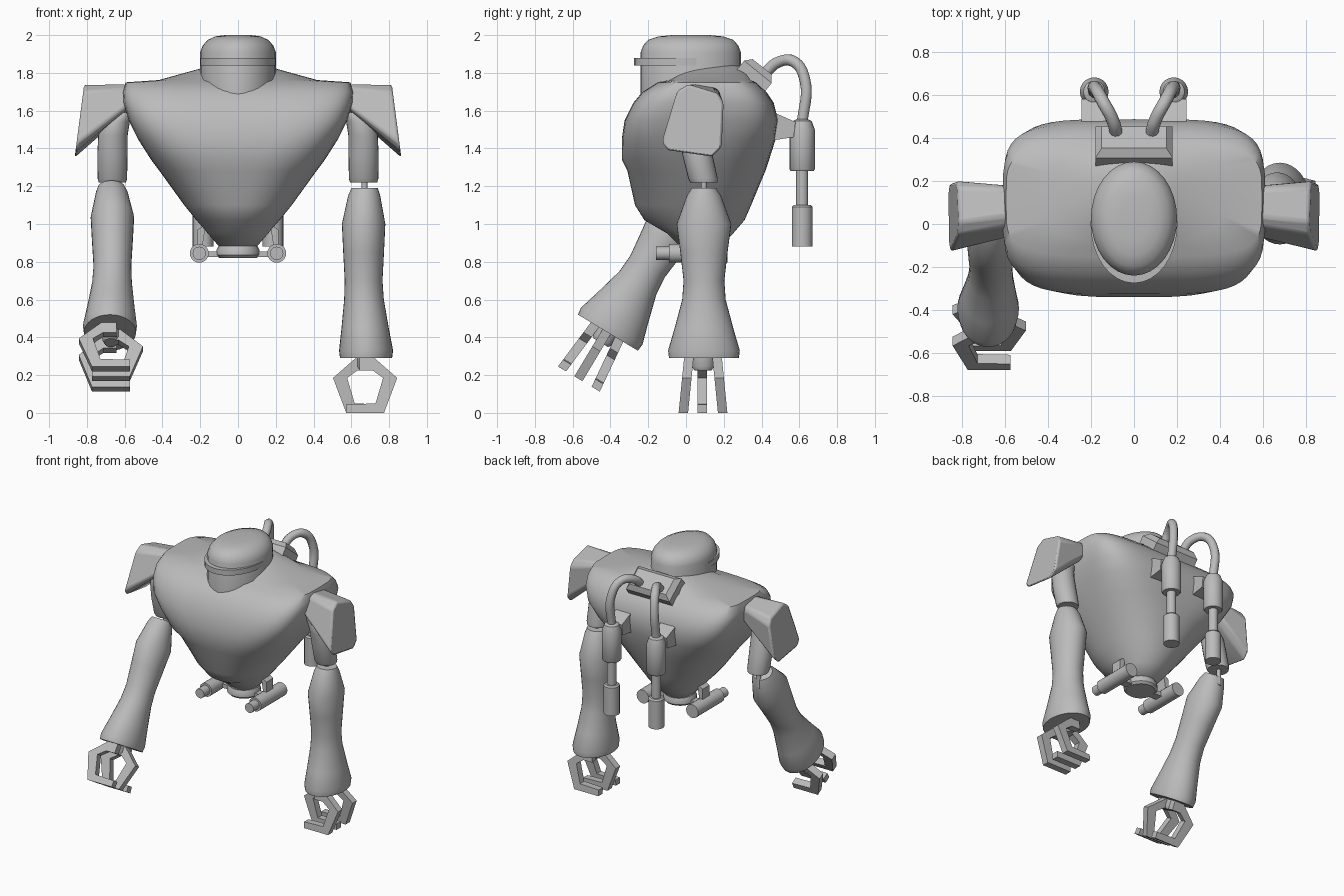
import bpy, bmesh, math
from mathutils import Matrix, Vector

cube = bpy.data.objects.get("Cube")
if cube:
    bpy.data.objects.remove(cube)

grey = bpy.data.materials.new("plain grey")
grey.use_nodes = True
grey.diffuse_color = (0.5, 0.5, 0.5, 1)
grey.node_tree.nodes["Principled BSDF"].inputs["Base Color"].default_value = (0.5, 0.5, 0.5, 1)


def skin(name, rings, matrix=Matrix(), smooth=35, bevel=0):
    """Join a list of equal point rings into a closed, capped surface."""
    bm = bmesh.new()
    loops = [[bm.verts.new(matrix @ Vector(p)) for p in ring] for ring in rings]
    n = len(loops[0])
    for a, b in zip(loops, loops[1:]):
        for i in range(n):
            j = (i + 1) % n
            bm.faces.new((a[i], a[j], b[j], b[i]))
    bm.faces.new(loops[0])
    bm.faces.new(loops[-1])
    bmesh.ops.recalc_face_normals(bm, faces=bm.faces)
    mesh = bpy.data.meshes.new(name)
    bm.to_mesh(mesh)
    bm.free()
    mesh.materials.append(grey)
    obj = bpy.data.objects.new(name, mesh)
    bpy.context.collection.objects.link(obj)
    if bevel:
        mod = obj.modifiers.new("soft edges", "BEVEL")
        mod.width, mod.segments = bevel, 2
    if smooth:
        bpy.ops.object.select_all(action="DESELECT")
        obj.select_set(True)
        bpy.context.view_layer.objects.active = obj
        bpy.ops.object.shade_smooth_by_angle(angle=math.radians(smooth))
    return obj


def oval(x, y, z, rx, ry, power=2, count=32):
    """Horizontal superellipse ring."""
    def part(v):
        return math.copysign(abs(v) ** (2 / power), v) if abs(v) > 1e-6 else 0
    turns = [math.tau * i / count for i in range(count)]
    return [(x + rx * part(math.cos(t)), y + ry * part(math.sin(t)), z) for t in turns]


def tube(name, x, y, stops, matrix=Matrix()):
    """Upright turned part from (height, radius) stops."""
    return skin(name, [oval(x, y, z, r, r, count=20) for z, r in stops], matrix)


def box(name, low, high, matrix=Matrix(), taper=0):
    (x0, y0, z0), (x1, y1, z1) = low, high
    t = taper
    return skin(name, [
        [(x0, y0, z0), (x1, y0, z0), (x1, y1, z0), (x0, y1, z0)],
        [(x0 + t, y0 + t, z1), (x1 - t, y0 + t, z1), (x1 - t, y1 - t, z1), (x0 + t, y1 - t, z1)],
    ], matrix, smooth=0)


# Torso: height, half width, front, back, squareness
torso = [
    (0.88, .10, -.03, .18, 2), (0.95, .16, -.10, .25, 2), (1.02, .22, -.22, .31, 2.1),
    (1.10, .285, -.27, .345, 2.3), (1.28, .415, -.31, .42, 2.7), (1.34, .46, -.34, .44, 3.1),
    (1.45, .53, -.34, .475, 3.8), (1.55, .58, -.325, .487, 4.6), (1.64, .607, -.28, .465, 4.8),
    (1.70, .61, -.23, .425, 4.8), (1.75, .595, -.15, .37, 4.5), (1.762, .42, -.09, .345, 3),
    (1.82, .21, -.01, .325, 2.3), (1.85, .10, .12, .25, 2),
]
skin("torso", [oval(0, (f + b) / 2, z, w, (b - f) / 2, p, 48) for z, w, f, b, p in torso], smooth=50)

# Head and brim
head = [(1.62, .20, .265), (1.91, .20, .265), (1.945, .187, .252), (1.975, .16, .225),
        (1.993, .12, .17), (2.0, .07, .10)]
skin("head", [oval(0, .025, z, rx, ry) for z, rx, ry in head], smooth=50)
skin("brim", [oval(0, 0, z, .202, .275) for z in (1.84, 1.88)])

# Waist plate with cross bar
tube("waist_plate", 0, .07, [(.82, .10), (.835, .115), (.86, .115), (.89, .10)])
box("waist_bar", (-.2, .04, .825), (.2, .1, .855))

# Pack on the upper back
tilt = Matrix.Translation((0, .376, 1.79)) @ Matrix.Rotation(math.radians(-39), 4, "X")
box("back_pack_base", (-.18, -.1, -.06), (.18, .088, .015), tilt)
box("back_pack_lid", (-.18, -.1, .015), (.18, .088, .05), tilt, taper=.03)

# Claw outline of one finger, sideways offset and height
claw = [(-.03, .29), (.05, .29), (.17, .185), (.10, 0), (-.10, 0),
        (-.10, .045), (.055, .05), (.095, .185), (.04, .225), (-.03, .225)]

# Shoulder pad outline, depth and height
pad = [(-.05, 1.70), (.01, 1.74), (.17, 1.69), (.20, 1.64),
       (.19, 1.40), (.14, 1.35), (-.10, 1.385), (-.13, 1.43)]

# Forearm: height, sideways centre, half width, half depth
forearm = [(1.19, .67, .07, .065), (1.15, .668, .085, .09), (1.0, .665, .115, .145),
           (.85, .665, .108, .125), (.70, .665, .10, .108), (.60, .667, .105, .115),
           (.45, .673, .125, .155), (.33, .678, .143, .19), (.29, .678, .138, .185)]

# Upper arm: height, sideways centre, depth centre, radius
upper_arm = [(1.22, .665, .095, .072), (1.24, .665, .09, .078), (1.36, .665, .062, .08),
             (1.47, .662, .04, .078), (1.54, .645, .025, .072), (1.59, .60, .02, .05)]

for side, s in (("left", 1), ("right", -1)):
    flip = Matrix.Scale(s, 4, (1, 0, 0))

    # Shoulder and upper arm
    outer = [(.865 - (z - 1.35) * .13, y, z) for y, z in pad]
    inner = [(.59, .06 + (y - .04) * .75, 1.74 + (z - 1.74) * .38) for y, z in pad]
    skin(side + "_shoulder_pad", [inner, outer], flip, bevel=.02)
    skin(side + "_upper_arm", [oval(x, y, z, r, r, count=24) for z, x, y, r in upper_arm], flip, smooth=50)
    tube(side + "_elbow_pin", .67, .095, [(1.1, .015), (1.26, .015)], flip)

    # The right forearm swings forward from the elbow
    pose = flip
    if s < 0:
        pose = (Matrix.Translation((0, .055, 1.205)) @ Matrix.Rotation(math.radians(-31), 4, "X")
                @ Matrix.Translation((0, -.095, -1.2)) @ flip)
    skin(side + "_forearm", [oval(x, .095, z, rx, ry) for z, x, rx, ry in forearm], pose, smooth=50)
    skin(side + "_palm", [oval(.673, .09, z, .75 * r, r) for z, r in ((.32, .06), (.245, .06), (.225, .045))], pose)

    # Two outer fingers face one thumb
    for label, way, y, splay in (("front_finger", 1, .015, -.1), ("thumb", -1, .087, 0),
                                 ("rear_finger", 1, .165, .1)):
        rings = [[(.673 + way * x, y + d + splay * (.29 - z), z) for x, z in claw] for d in (-.025, .025)]
        skin(side + "_" + label, rings, pose, smooth=0)

    # Hanging canister, its bracket and hose
    tube(side + "_canister", .185, .615, [(1.28, .06), (1.29, .067), (1.5, .067), (1.545, .05), (1.555, .03)], flip)
    tube(side + "_canister_rod", .185, .615, [(1.08, .032), (1.3, .032)], flip)
    tube(side + "_lower_canister", .185, .615, [(.88, .055), (1.09, .055), (1.10, .045)], flip)
    bracket = [(.44, 1.60), (.49, 1.58), (.58, 1.54), (.57, 1.46), (.44, 1.44)]
    skin(side + "_bracket", [[(x, y, z) for y, z in bracket] for x in (.125, .245)], flip, smooth=0)

    curve = bpy.data.curves.new(side + "_hose", "CURVE")
    curve.dimensions = "3D"
    curve.bevel_depth, curve.bevel_resolution, curve.resolution_u = .03, 3, 8
    path = [(.08, .41, 1.79), (.10, .485, 1.855), (.145, .57, 1.86), (.178, .63, 1.76), (.185, .615, 1.53)]
    spline = curve.splines.new("BEZIER")
    spline.bezier_points.add(len(path) - 1)
    for point, (x, y, z) in zip(spline.bezier_points, path):
        point.co = (s * x, y, z)
        point.handle_left_type = point.handle_right_type = "AUTO"
    curve.materials.append(grey)
    bpy.context.collection.objects.link(bpy.data.objects.new(side + "_hose", curve))

    # Thruster tube lying front to back under the waist
    lay = flip @ Matrix.Translation((.205, 0, .845)) @ Matrix.Rotation(math.pi / 2, 4, "X")
    tube(side + "_thruster", 0, 0, [(-.22, .05), (.09, .05)], lay)
    tube(side + "_thruster_nozzle", 0, 0, [(.08, .035), (.16, .035)], lay)
    strut = [(.215, .87), (.215, .97), (.17, 1.0), (.19, .87)]
    skin(side + "_thruster_strut", [[(x, y, z) for x, z in strut] for y in (.03, .11)], flip, smooth=0)
